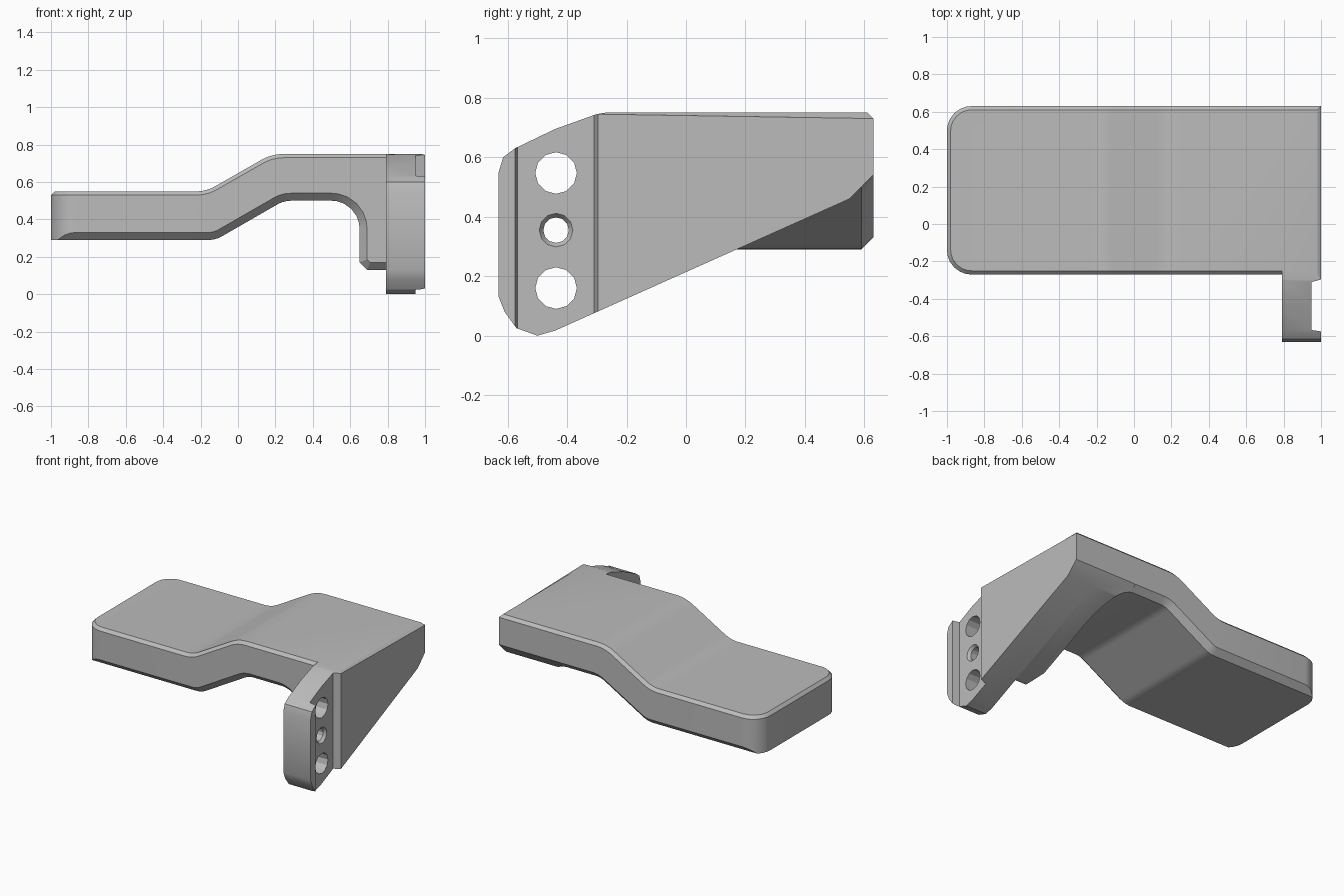
import bpy, bmesh, math
from mathutils import Vector

if "Cube" in bpy.data.objects:
    bpy.data.objects.remove(bpy.data.objects["Cube"])

grey = bpy.data.materials.new("plain_grey")
grey.use_nodes = True
grey.diffuse_color = (0.5, 0.5, 0.5, 1)
grey.node_tree.nodes["Principled BSDF"].inputs["Base Color"].default_value = (0.5, 0.5, 0.5, 1)


def fillet(points, segs=6):
    """Round the corners of an open polyline of (u, v, radius)."""
    out = []
    for i, (u, v, r) in enumerate(points):
        p = Vector((u, v))
        if r == 0:
            out.append(p)
            continue
        a = (Vector(points[i - 1][:2]) - p).normalized()
        b = (Vector(points[(i + 1) % len(points)][:2]) - p).normalized()
        half = a.angle(b) / 2
        centre = p + (a + b).normalized() * r / math.sin(half)
        start = p + a * r / math.tan(half) - centre
        end = p + b * r / math.tan(half) - centre
        for k in range(segs + 1):
            out.append(centre + start.lerp(end, k / segs).normalized() * r)
    return out


def offset(line, d):
    """Shift an open polyline to its left with mitred corners."""
    out = []
    for i, p in enumerate(line):
        dirs = [(line[j + 1] - line[j]).normalized() for j in (i - 1, i) if 0 <= j < len(line) - 1]
        norms = [Vector((-t.y, t.x)) for t in dirs]
        m = sum(norms, Vector((0, 0))).normalized()
        out.append(p + m * d / m.dot(norms[0]))
    return out


def loft(name, loops):
    """Skin closed loops of equal length and cap both ends."""
    bm = bmesh.new()
    rings = [[bm.verts.new(p) for p in loop] for loop in loops]
    n = len(rings[0])
    for a, b in zip(rings, rings[1:]):
        for i in range(n):
            j = (i + 1) % n
            bm.faces.new((a[i], a[j], b[j], b[i]))
    bm.faces.new(rings[0])
    bm.faces.new(rings[-1])
    bmesh.ops.recalc_face_normals(bm, faces=bm.faces)
    return finish(name, bm)


def finish(name, bm):
    mesh = bpy.data.meshes.new(name)
    bm.to_mesh(mesh)
    bm.free()
    obj = bpy.data.objects.new(name, mesh)
    obj.data.materials.append(grey)
    bpy.context.collection.objects.link(obj)
    return obj


def combine(target, other, operation):
    """Apply a boolean and discard the second object."""
    other.hide_render = True
    mod = target.modifiers.new("boolean", "BOOLEAN")
    mod.operation, mod.object, mod.solver = operation, other, "EXACT"
    graph = bpy.context.evaluated_depsgraph_get()
    mesh = bpy.data.meshes.new_from_object(target.evaluated_get(graph))
    target.modifiers.clear()
    target.data = mesh
    bpy.data.objects.remove(other)


def prism_x(name, outline, lo, hi):
    return loft(name, [[(x, y, z) for y, z in outline] for x in (lo, hi)])


def prism_z(name, outline, lo, hi):
    return loft(name, [[(x, y, z) for x, y in outline] for z in (lo, hi)])


# Stepped plate with chamfered lower front and back edges
FRONT, BACK, CUT = -0.27, 0.63, 0.04
top = fillet([(-1, 0.55, 0), (-0.17, 0.55, 0.2), (0.18, 0.75, 0.25), (1, 0.75, 0)])
under = fillet([(-1, 0.29, 0), (-0.12, 0.29, 0.15), (0.245, 0.5, 0.15), (0.65, 0.5, 0.15),
                (0.65, 0.17, 0), (0.69, 0.13, 0), (1, 0.13, 0)])
full = under + top[::-1]
inset = offset(under, CUT) + top[::-1]
sections = [(FRONT, inset), (FRONT + CUT, full), (BACK - CUT, full), (BACK, inset)]
body = loft("bracket_body", [[(x, y, z) for x, z in s] for y, s in sections])

# Rounded left corners
plan = fillet([(-1, FRONT, 0.13), (1.2, FRONT - 0.1, 0), (1.2, BACK + 0.1, 0), (-1, BACK, 0.13)])
plan = fillet([(1.2, FRONT, 0), (1.2, BACK, 0), (-1, BACK, 0.13), (-1, FRONT, 0.13)])
combine(body, prism_z("corner_trim", plan, -0.2, 1), "INTERSECT")

# Sloping underside of the side wall
wedge = [(-0.3, 0.08), (0.55, 0.46), (0.7, 0.61), (0.7, -0.1), (-0.3, -0.1)]
combine(body, prism_x("wall_wedge", wedge, 0.52, 1.2), "DIFFERENCE")

# Side wall with its forward mounting ear
wall = [(-0.63, 0.55), (-0.615, 0.6), (-0.575, 0.63), (-0.44, 0.695), (-0.3, 0.745),
        (FRONT, 0.75), (BACK, 0.75), (BACK, 0.54), (0.55, 0.46), (-0.44, 0.017),
        (-0.5, 0), (-0.57, 0.025), (-0.61, 0.08), (-0.63, 0.13)]
combine(body, prism_x("side_wall", wall, 0.79, 1), "UNION")

# Small chamfer around the top outline
bm = bmesh.new()
bm.from_mesh(body.data)
bmesh.ops.remove_doubles(bm, verts=bm.verts, dist=0.0005)
bmesh.ops.dissolve_limit(bm, angle_limit=0.01, verts=bm.verts, edges=bm.edges)
bm.normal_update()
rim = []
for e in bm.edges:
    if len(e.link_faces) == 2:
        low, high = sorted(f.normal.z for f in e.link_faces)
        mid = (e.verts[0].co + e.verts[1].co) / 2
        if abs(low) < 0.1 and high > 0.7 and mid.y > FRONT - 0.01:
            rim.append(e)
bmesh.ops.bevel(bm, geom=rim, offset=0.02, segments=1, affect="EDGES", clamp_overlap=False)
bm.to_mesh(body.data)
bm.free()

# Shallow recess on the outer face of the ear
recess = [(1.01, -0.576), (0.95, -0.567), (0.95, -0.31), (1.01, -0.294)]
combine(body, prism_z("ear_recess", recess, -0.2, 1), "DIFFERENCE")

# Two large holes and a countersunk middle hole
for z, r, r_out, x0, x1 in [(0.547, 0.07, 0.07, 0.7, 1.1), (0.16, 0.07, 0.07, 0.7, 1.1),
                            (0.355, 0.043, 0.043, 0.7, 1.1), (0.355, 0.042, 0.058, 0.93, 0.952)]:
    ring = [(math.cos(k * math.pi / 6), math.sin(k * math.pi / 6)) for k in range(12)]
    hole = loft("hole_cutter", [[(x, -0.437 + q * c, z + q * s) for c, s in ring]
                                for x, q in ((x0, r), (x1, r_out))])
    combine(body, hole, "DIFFERENCE")

bpy.context.view_layer.objects.active = body
body.select_set(True)
bpy.ops.object.shade_smooth_by_angle(angle=math.radians(25))
